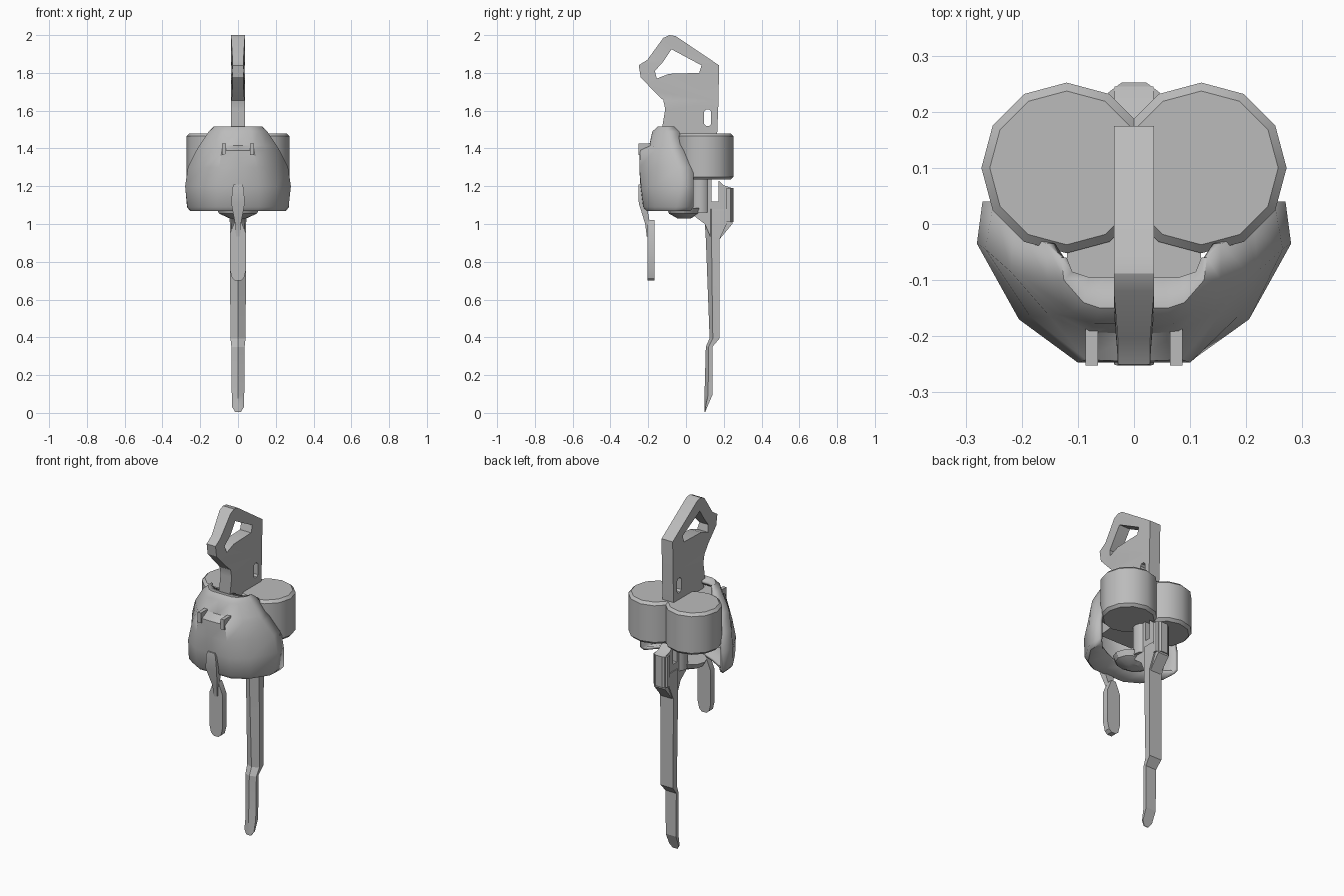
import bpy, bmesh, math

if "Cube" in bpy.data.objects:
    bpy.data.objects.remove(bpy.data.objects["Cube"])

mat = bpy.data.materials.new("mid grey")
mat.diffuse_color = (0.5, 0.5, 0.5, 1)
mat.use_nodes = True
mat.node_tree.nodes["Principled BSDF"].inputs["Base Color"].default_value = mat.diffuse_color


def finish(ob, angle=30):
    """Assign the colour and shade smooth with sharp edges kept."""
    ob.data.materials.clear()
    ob.data.materials.append(mat)
    bpy.ops.object.select_all(action='DESELECT')
    ob.select_set(True)
    bpy.context.view_layer.objects.active = ob
    bpy.ops.object.shade_smooth_by_angle(angle=math.radians(angle))
    return ob


def mesh_object(name, bm):
    bmesh.ops.recalc_face_normals(bm, faces=bm.faces)
    me = bpy.data.meshes.new(name)
    bm.to_mesh(me)
    bm.free()
    ob = bpy.data.objects.new(name, me)
    bpy.context.collection.objects.link(ob)
    return ob


def loft(name, rings, closed=True, caps=True, angle=30):
    """Skin a list of equal-length point rings."""
    bm = bmesh.new()
    vs = [[bm.verts.new(p) for p in r] for r in rings]
    n = len(rings[0])
    for a, b in zip(vs, vs[1:]):
        for i in range(n if closed else n - 1):
            j = (i + 1) % n
            bm.faces.new((a[i], a[j], b[j], b[i]))
    if caps:
        bm.faces.new(vs[0])
        bm.faces.new(vs[-1])
    return finish(mesh_object(name, bm), angle)


def plate(name, loops, half, rot, loc=(0, 0, 0)):
    """Extruded flat outline; further loops become holes."""
    cu = bpy.data.curves.new(name, 'CURVE')
    cu.dimensions = '2D'
    cu.fill_mode = 'BOTH'
    cu.extrude = half
    for pts in loops:
        s = cu.splines.new('POLY')
        s.points.add(len(pts) - 1)
        for p, (u, v) in zip(s.points, pts):
            p.co = (u, v, 0, 1)
        s.use_cyclic_u = True
    ob = bpy.data.objects.new(name, cu)
    bpy.context.collection.objects.link(ob)
    ob.rotation_euler = rot
    ob.location = loc
    bpy.ops.object.select_all(action='DESELECT')
    ob.select_set(True)
    bpy.context.view_layer.objects.active = ob
    bpy.ops.object.convert(target='MESH')
    return finish(bpy.context.view_layer.objects.active)


def box(name, x0, x1, y0, y1, z0, z1):
    return loft(name, [[(x0, y0, z), (x1, y0, z), (x1, y1, z), (x0, y1, z)] for z in (z0, z1)])


def cylinder(name, x, y, r, z0, z1, n, chamfer=0.0):
    rows = [(z0, r - chamfer), (z0 + chamfer, r), (z1 - chamfer, r), (z1, r - chamfer)]
    if not chamfer:
        rows = rows[1:3]
    rings = [[(x + q * math.cos(2 * math.pi * i / n), y + q * math.sin(2 * math.pi * i / n), z)
              for i in range(n)] for z, q in rows]
    return loft(name, rings, angle=35)


SIDE = (math.pi / 2, 0, math.pi / 2)   # outline drawn in y, z
FRONT = (math.pi / 2, 0, 0)            # outline drawn in x, z

# handle with finger opening and slot
outer = [(-.088, 2.0), (-.055, 1.995), (.175, 1.84), (.172, 1.65), (.162, 1.40), (-.10, 1.40),
         (-.125, 1.517), (-.11, 1.607), (-.12, 1.655), (-.167, 1.70), (-.24, 1.777),
         (-.25, 1.84), (-.204, 1.87), (-.12, 1.985)]
opening = [(-.077, 1.925), (.082, 1.84), (.07, 1.80), (-.09, 1.795), (-.155, 1.77),
           (-.165, 1.81), (-.12, 1.86)]
slot = [(.095, 1.53), (.105, 1.52), (.125, 1.52), (.133, 1.53), (.133, 1.595),
        (.123, 1.605), (.105, 1.605), (.095, 1.595)]
handle = plate("handle", [outer, opening, slot], .036, SIDE)
for v in handle.data.vertices:         # slimmer front grip
    if v.co.x < -.16:
        v.co.z *= .8

# twin drums
for s in (-1, 1):
    cylinder("drum", s * .12, .10, .152, 1.235, 1.48, 12, .015)

# hollow front shell, half outlines mirrored at each height
half_rows = [
    (1.075, [(0, -.09), (.07, -.085), (.13, -.06), (.20, -.02), (.235, .02)]),
    (1.07, [(0, -.21), (.10, -.21), (.18, -.165), (.25, -.06), (.255, .025)]),
    (1.09, [(0, -.228), (.11, -.225), (.20, -.17), (.268, -.05), (.27, .04)]),
    (1.20, [(0, -.242), (.11, -.238), (.205, -.17), (.28, -.035), (.27, .04)]),
    (1.30, [(0, -.247), (.10, -.247), (.185, -.165), (.265, -.045), (.25, .04)]),
    (1.39, [(0, -.245), (.085, -.242), (.15, -.165), (.22, -.085), (.215, -.01)]),
    (1.415, [(0, -.195), (.08, -.193), (.14, -.16), (.205, -.09), (.20, -.015)]),
    (1.49, [(0, -.178), (.07, -.178), (.11, -.155), (.155, -.10), (.155, -.035)]),
    (1.515, [(0, -.15), (.06, -.15), (.09, -.14), (.125, -.10), (.13, -.06)]),
    (1.51, [(0, -.095), (.05, -.095), (.08, -.095), (.11, -.085), (.12, -.06)]),
]
rings = [[(-x, y, z) for x, y in reversed(p[1:])] + [(x, y, z) for x, y in p] for z, p in half_rows]
shell = loft("front_shell", rings, closed=False, caps=False, angle=45)
sol = shell.modifiers.new("thickness", 'SOLIDIFY')
sol.thickness = .018
sol.offset = -1

# the open shell must face outward so its thickness grows inside
front = min(shell.data.polygons, key=lambda f: f.center.y)
if front.normal.y > 0:
    shell.data.flip_normals()

# inner body between shell and drums
loft("inner_body", [[(-.11, -.15, z), (.11, -.15, z), (.12, -.05, z), (.06, .02, z),
                     (-.06, .02, z), (-.12, -.05, z)] for z in (1.25, 1.46)])
# post and tapered cup under the drums
cylinder("post", 0, .075, .055, 1.06, 1.26, 12)
loft("cup", [[(w * math.cos(a), -.01 + w * .8 * math.sin(a), z)
              for a in [math.pi * i / 6 for i in range(12)]]
             for z, w in ((1.03, .045), (1.055, .10), (1.085, .115))])

# bracket holding the blade, with an open slot at the top
plate("blade_bracket", [[(.10, 1.0), (.13, .93), (.178, .92), (.245, 1.0), (.245, 1.19), (.20, 1.205),
                         (.172, 1.23), (.172, 1.12), (.135, 1.12), (.135, 1.235), (.06, 1.235),
                         (.06, 1.09), (-.07, 1.075), (-.07, 1.06), (.03, 1.055), (.06, 1.03)]], .035, SIDE)
# chamfered rear plate of the bracket
loft("bracket_back", [[(-.045, .215, z), (.045, .215, z), (.045, .235, z), (.022, .252, z),
                       (-.022, .252, z), (-.045, .235, z)] for z in (1.01, 1.19)])

# blade: ridged front, flat back, stepped near the tip
blade_rows = [(.005, .015, .097, .099, .102), (.03, .031, .097, .103, .112), (.095, .033, .098, .117, .14),
              (.35, .035, .105, .12, .14), (.395, .04, .125, .142, .178),
              (.92, .043, .105, .135, .178), (1.0, .043, .10, .135, .215), (1.08, .04, .10, .135, .22)]
loft("blade", [[(0, f, z), (w, m, z), (w, b, z), (-w, b, z), (-w, m, z)]
               for z, w, f, m, b in blade_rows], angle=20)

# front latch, clips and hanging tag
loft("latch", [[(-w, a, z), (w, a, z), (w, b, z), (-w, b, z)] for z, w, a, b in
               [(1.21, .022, -.25, -.22), (1.19, .03, -.252, -.22), (1.11, .036, -.25, -.21),
                (1.0, .015, -.216, -.19), (.935, .011, -.208, -.175)]])
for s in (-1, 1):
    box("clip", s * .075 - .011, s * .075 + .011, -.252, -.18, 1.365, 1.425)
edge = [(.014, 1.02), (.043, .95), (.043, .76), (.032, .715), (.015, .70)]
tag = plate("tag", [edge + [(-x, z) for x, z in reversed(edge)]], .018, FRONT, (0, -.186, 0))
